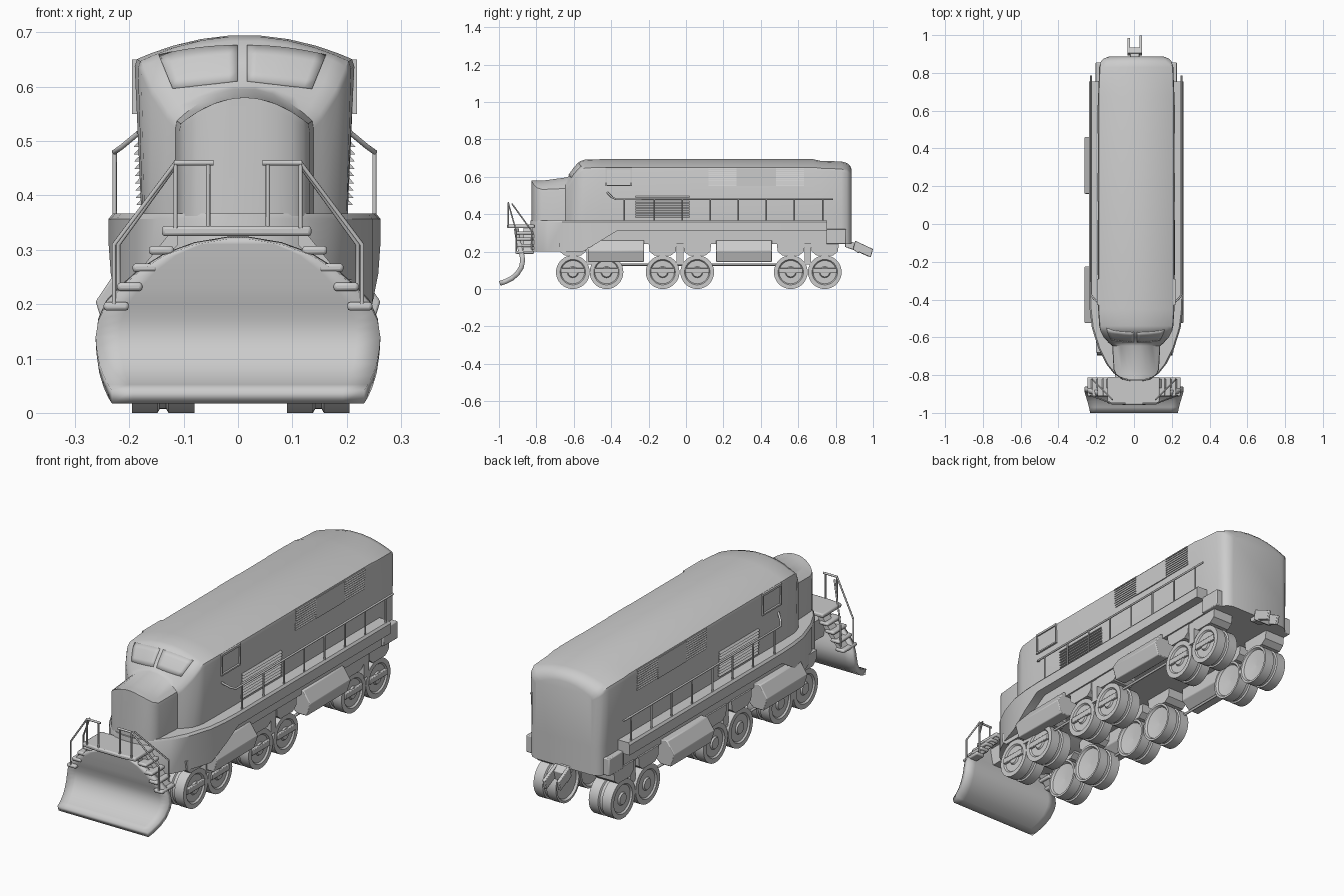
import bpy, bmesh, math
from mathutils import Vector
from mathutils.bvhtree import BVHTree

CX = 0.012            # the body sits slightly right of the plow
SIDES = (-1, 1)


def finish(name, verts, faces, angle=35, bevel=0, thick=0):
    me = bpy.data.meshes.new(name)
    me.from_pydata([tuple(v) for v in verts], [], faces)
    if not thick:
        bm = bmesh.new()
        bm.from_mesh(me)
        bmesh.ops.recalc_face_normals(bm, faces=bm.faces)
        bm.to_mesh(me)
        bm.free()
    ob = bpy.data.objects.new(name, me)
    bpy.context.collection.objects.link(ob)
    if thick:
        m = ob.modifiers.new("thick", 'SOLIDIFY')
        m.thickness, m.offset = thick, -1
    if bevel:
        m = ob.modifiers.new("bevel", 'BEVEL')
        m.width, m.segments = bevel, 2
    bpy.ops.object.select_all(action='DESELECT')
    ob.select_set(True)
    bpy.context.view_layer.objects.active = ob
    bpy.ops.object.shade_smooth_by_angle(angle=math.radians(angle))
    return ob


def loft(name, rings, **kw):
    """Skin closed rings of equal length and cap both ends."""
    n = len(rings[0])
    verts = [p for r in rings for p in r]
    faces = [(i*n+j, i*n+(j+1) % n, (i+1)*n+(j+1) % n, (i+1)*n+j)
             for i in range(len(rings)-1) for j in range(n)]
    faces += [tuple(range(n)), tuple(range(len(verts)-n, len(verts)))]
    return finish(name, verts, faces, **kw)


def box(name, x0, x1, y0, y1, z0, z1, bevel=0):
    ring = lambda y: [(x0, y, z0), (x1, y, z0), (x1, y, z1), (x0, y, z1)]
    return loft(name, [ring(y0), ring(y1)], bevel=bevel)


def prism_y(name, prof, y0, y1, **kw):
    return loft(name, [[(x, y, z) for x, z in prof] for y in (y0, y1)], **kw)


def prism_x(name, prof, x0, x1, **kw):
    return loft(name, [[(x, y, z) for y, z in prof] for x in (x0, x1)], **kw)


def rod(name, pts, r=0.004):
    cu = bpy.data.curves.new(name, 'CURVE')
    cu.dimensions, cu.bevel_depth, cu.bevel_resolution = '3D', r, 2
    cu.use_fill_caps = True
    sp = cu.splines.new('POLY')
    sp.points.add(len(pts)-1)
    for p, c in zip(sp.points, pts):
        p.co = (*c, 1)
    ob = bpy.data.objects.new(name, cu)
    bpy.context.collection.objects.link(ob)
    return ob


def interp(table, t):
    for (a, va), (b, vb) in zip(table, table[1:]):
        if t <= b:
            return va + (vb-va)*(t-a)/(b-a)
    return table[-1][1]


# main body: cross-sections from nose to tail
def body_ring(y, wb, wt, ze, zt, zb=0.24):
    half = [(wb, zb), (wb, 0.37), (wt, ze-0.012)]
    half += [(wt*u, ze+(zt-ze)*(1-u*u)) for u in (0.98, 0.85, 0.65, 0.4, 0.15)]
    full = half + [(-x, z) for x, z in reversed(half)]
    return [(CX+x, y, z) for x, z in full]


NOSE = ((-0.825, 0.03), (-0.82, 0.06), (-0.81, 0.088), (-0.795, 0.109), (-0.77, 0.12))
sections = [(y, w, w, 0.58-0.05*(w/0.12)**2, 0.58) for y, w in NOSE]
sections += [
    (-0.645, 0.127, 0.127, 0.535, 0.597), (-0.63, 0.145, 0.143, 0.552, 0.602),
    (-0.60, 0.172, 0.172, 0.595, 0.645), (-0.565, 0.184, 0.190, 0.635, 0.685),
    (-0.54, 0.188, 0.196, 0.645, 0.693), (-0.45, 0.190, 0.202, 0.649, 0.695),
    (0.68, 0.190, 0.202, 0.649, 0.695), (0.72, 0.190, 0.200, 0.644, 0.686),
    (0.83, 0.190, 0.196, 0.640, 0.683), (0.86, 0.184, 0.187, 0.630, 0.675),
    (0.877, 0.168, 0.170, 0.615, 0.66), (0.886, 0.145, 0.145, 0.60, 0.64)]
body = loft("body_shell", [body_ring(*s) for s in sections], angle=38)

# windshield panes wrapped on to the cab front
bvh = BVHTree.FromPolygons([v.co for v in body.data.vertices],
                           [p.vertices[:] for p in body.data.polygons])
NU, NV = 8, 4
for s in SIDES:
    rows = []
    for i in range(NV+1):
        for j in range(NU+1):
            u, v = j/NU, i/NV
            x = 0.009 + u*(0.120 + 0.025*v)
            lo, hi = 0.610 - 0.014*u, 0.675 - 0.018*u*u
            hit = bvh.ray_cast(Vector((CX-0.004+s*x, -1.2, lo+(hi-lo)*v)), Vector((0, 1, 0)))[0]
            rows.append(hit + Vector((0, -0.003, 0.002)))
    n = NU+1
    quads = [(i*n+j, i*n+j+1, (i+1)*n+j+1, (i+1)*n+j) for i in range(NV) for j in range(NU)]
    if s < 0:
        quads = [q[::-1] for q in quads]
    finish("windshield_pane", rows, quads, thick=0.01)

# walkway skirt that wraps round the nose
skirt = []
for y, w in ((-0.832, 0.03), (-0.822, 0.075), (-0.79, 0.12), (-0.74, 0.16), (-0.66, 0.2),
             (-0.55, 0.235), (-0.46, 0.246), (-0.37, 0.25), (0.755, 0.25)):
    zb = interp([(-1, 0.2), (-0.55, 0.2), (-0.37, 0.31), (1, 0.31)], y)
    skirt.append([(CX-w, y, zb), (CX+w, y, zb), (CX+w, y, 0.357), (CX+w-0.008, y, 0.367),
                  (CX-w+0.008, y, 0.367), (CX-w, y, 0.357)])
loft("walkway_skirt", skirt)
box("underframe", CX-0.205, CX+0.205, -0.5, 0.75, 0.24, 0.315)


def wall(z):
    return 0.190 + 0.012*(z-0.37)/0.27


def side_box(name, s, a, b, *rest, **kw):
    x = sorted((CX+s*a, CX+s*b))
    return box(name, *x, *rest, **kw)


def louvres(s, y0, y1, z0, z1, n, out):
    for i in range(n):
        z = z0 + (z1-z0)*(i+0.5)/n
        h, w = 0.34*(z1-z0)/n, wall(z)
        prof = [(CX+s*(w-0.01), z+h), (CX+s*(w+0.001), z+h),
                (CX+s*(w+out), z-h), (CX+s*(w-0.01), z-h)]
        prism_y("louvre_slat", prof, y0, y1)


for s in SIDES:
    # cab side window
    for y0, y1, z0, z1 in ((-0.43, -0.29, 0.64, 0.65), (-0.43, -0.29, 0.55, 0.557),
                           (-0.43, -0.423, 0.55, 0.65), (-0.297, -0.29, 0.55, 0.65)):
        side_box("side_window_frame", s, 0.185, 0.207, y0, y1, z0, z1)
    # vents
    for y0 in (0.12, 0.48):
        louvres(s, y0, y0+0.15, 0.55, 0.65, 9, 0.004)
    side_box("vent_centre_panel", s, 0.185, 0.203, 0.27, 0.48, 0.55, 0.645)
    louvres(s, -0.27, 0.02, 0.38, 0.5, 9, 0.009)
    # walkway railing
    e = CX + s*0.239
    rod("side_rail", [(CX+s*0.195, -0.42, 0.515), (CX+s*0.225, -0.395, 0.49),
                      (e, -0.375, 0.48), (e, 0.785, 0.48)], 0.005)
    for y in (-0.33, -0.17, -0.02, 0.13, 0.28, 0.43, 0.58, 0.73):
        rod("rail_post", [(e, y, 0.365), (e, y, 0.48)])
    side_box("rear_step", s, 0.15, 0.215, 0.75, 0.855, 0.24, 0.32, bevel=0.004)
    # faceted side tanks
    tank = [(s*x, z) for x, z in ((0.15, 0.26), (0.225, 0.26), (0.262, 0.205),
                                  (0.243, 0.145), (0.19, 0.145), (0.15, 0.18))]
    for y in (-0.525, 0.16):
        prism_y("side_tank", tank, y, y+0.3, bevel=0.004)
    rod("brake_pipe", [(s*0.18, -0.36, 0.13), (s*0.18, 0.52, 0.13)], 0.006)

# wheels and bogies
WHEEL = [(0.105, 0.001), (0.095, 0.074), (0.085, 0.08), (0.085, 0.09), (0.133, 0.09),
         (0.137, 0.083), (0.149, 0.083), (0.153, 0.09), (0.2, 0.09), (0.2, 0.068),
         (0.193, 0.062), (0.193, 0.03), (0.2, 0.025), (0.2, 0.001)]
for s in SIDES:
    for pair in ((-0.605, -0.425), (-0.125, 0.06), (0.56, 0.742)):
        mid = sum(pair)/2
        for c in pair:
            loft("wheel", [[(0.005+s*a, c+r*math.cos(t*math.pi/18), 0.09+r*math.sin(t*math.pi/18))
                            for t in range(36)] for a, r in WHEEL])
            prism_x("bogie_hanger", [(c-0.075, 0.245), (c+0.075, 0.245), (c+0.07, 0.2),
                                     (c+0.045, 0.18), (c-0.045, 0.18), (c-0.07, 0.2)],
                    0.005+s*0.1, 0.005+s*0.205)
            side_box("axle_bar", s, 0.18, 0.198, c-0.065, c+0.065, 0.085, 0.112, bevel=0.003)
        side_box("bogie_strut", s, 0.155, 0.195, mid-0.018, mid+0.018, 0.13, 0.245)

# plow blade: concave profile with a rounded top outline
DEPTH = [(0.042, -1.0), (0.052, -0.97), (0.068, -0.938), (0.09, -0.912), (0.12, -0.893),
         (0.15, -0.886), (0.18, -0.89), (0.22, -0.902), (0.27, -0.912), (0.32, -0.92)]
WIDTH = [(0.042, 0.232), (0.06, 0.244), (0.1, 0.259), (0.14, 0.262), (0.17, 0.257), (0.2, 0.242),
         (0.23, 0.215), (0.26, 0.182), (0.29, 0.135), (0.31, 0.08), (0.32, 0.02)]
zs = [0.042, 0.052, 0.068, 0.09, 0.12, 0.14, 0.155, 0.17, 0.185, 0.2, 0.215, 0.23,
      0.245, 0.26, 0.275, 0.29, 0.3, 0.31, 0.32]
N = 12
blade = [((2*j/N-1)*interp(WIDTH, z), interp(DEPTH, z), z) for z in zs for j in range(N+1)]
finish("plow_blade", blade, [(i*(N+1)+j, i*(N+1)+j+1, (i+1)*(N+1)+j+1, (i+1)*(N+1)+j)
                             for i in range(len(zs)-1) for j in range(N)], thick=0.026)
box("plow_bracket", -0.1, 0.1, -0.89, -0.78, 0.21, 0.3)

# front platform, stairs and handrails
loft("front_platform", [[(-0.14, -0.95, z), (-0.06, -0.957, z), (0.06, -0.957, z), (0.135, -0.95, z),
                         (0.135, -0.81, z), (-0.14, -0.81, z)] for z in (0.325, 0.344)], bevel=0.006)
for s in SIDES:
    for x, z in ((0.142, 0.3), (0.172, 0.268), (0.2, 0.233), (0.225, 0.197)):
        xa = sorted((s*(x-0.024), s*(x+0.022)))
        box("stair_tread", *xa, -0.912, -0.812, z-0.009, z+0.007, bevel=0.006)
    prism_y("stair_support", [(s*0.11, 0.325), (s*0.13, 0.325), (s*0.235, 0.195),
                              (s*0.215, 0.195), (s*0.11, 0.31)], -0.868, -0.82)
    rod("platform_rail", [(s*0.045, -0.95, 0.46), (s*0.118, -0.95, 0.46)], 0.005)
    for x in (0.055, 0.115):
        rod("platform_post", [(s*x, -0.95, 0.34), (s*x, -0.95, 0.46)])
    rod("stair_rail", [(s*0.115, -0.95, 0.46), (s*0.228, -0.908, 0.31), (s*0.228, -0.908, 0.2)])
    rod("stair_rail", [(s*0.115, -0.93, 0.455), (s*0.22, -0.825, 0.31), (s*0.22, -0.825, 0.2)])

# rear coupler with forked head
prism_x("coupler_shank", [(0.85, 0.26), (0.93, 0.24), (0.92, 0.2), (0.85, 0.225)],
        -0.022, 0.028, bevel=0.004)
for x0, x1, ya in ((-0.035, -0.02, 0.985), (0.028, 0.043, 1.0), (-0.035, 0.043, 0.935)):
    drop = (ya-0.89)*0.33
    prism_x("coupler_head", [(0.905, 0.258), (ya, 0.25-drop), (ya-0.012, 0.205-drop), (0.892, 0.212)],
            x0, x1, bevel=0.003)
